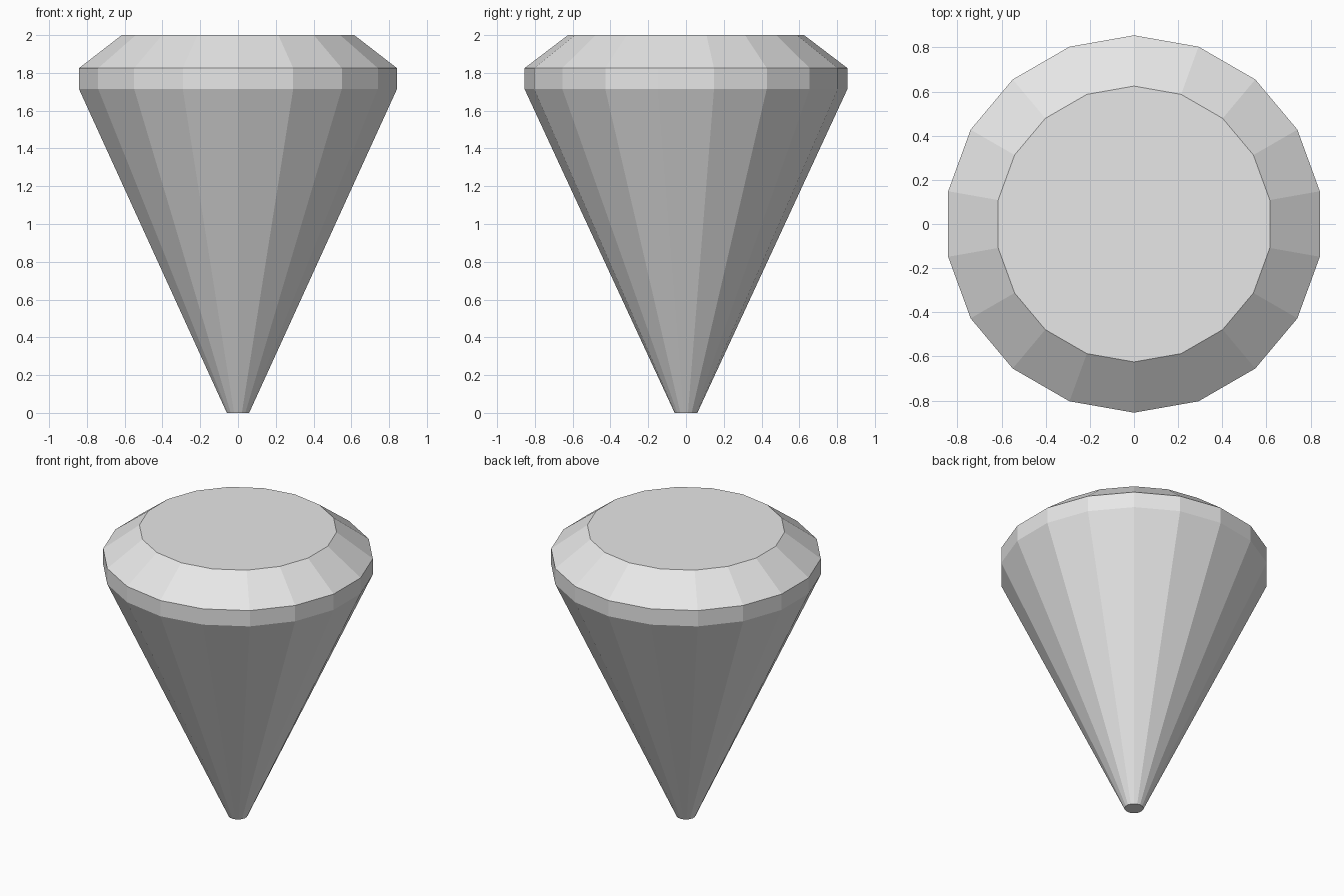
import bpy
import bmesh
from math import sin, cos, pi

cube = bpy.data.objects.get("Cube")
if cube:
    bpy.data.objects.remove(cube, do_unlink=True)

SIDES = 18

# Single stone colour
grey = bpy.data.materials.new("light grey")
grey.use_nodes = True
colour = (0.8, 0.8, 0.8, 1.0)
grey.diffuse_color = colour
grey.node_tree.nodes["Principled BSDF"].inputs["Base Color"].default_value = colour

# Profile from the blunt tip up to the flat table: (radius, height)
profile = [(0.06, 0.0), (0.855, 1.715), (0.855, 1.825), (0.625, 2.0)]

bm = bmesh.new()
rings = [[bm.verts.new((r * sin(2 * pi * i / SIDES), -r * cos(2 * pi * i / SIDES), z))
          for i in range(SIDES)] for r, z in profile]

# Pavilion, girdle and crown facets
for low, high in zip(rings, rings[1:]):
    for i in range(SIDES):
        j = (i + 1) % SIDES
        bm.faces.new((low[i], low[j], high[j], high[i]))

# Tip and table caps
bm.faces.new(rings[0][::-1])
bm.faces.new(rings[-1])
bmesh.ops.recalc_face_normals(bm, faces=bm.faces)

mesh = bpy.data.meshes.new("cut_gem")
bm.to_mesh(mesh)
bm.free()
mesh.materials.append(grey)
gem = bpy.data.objects.new("cut_gem", mesh)
bpy.context.collection.objects.link(gem)
